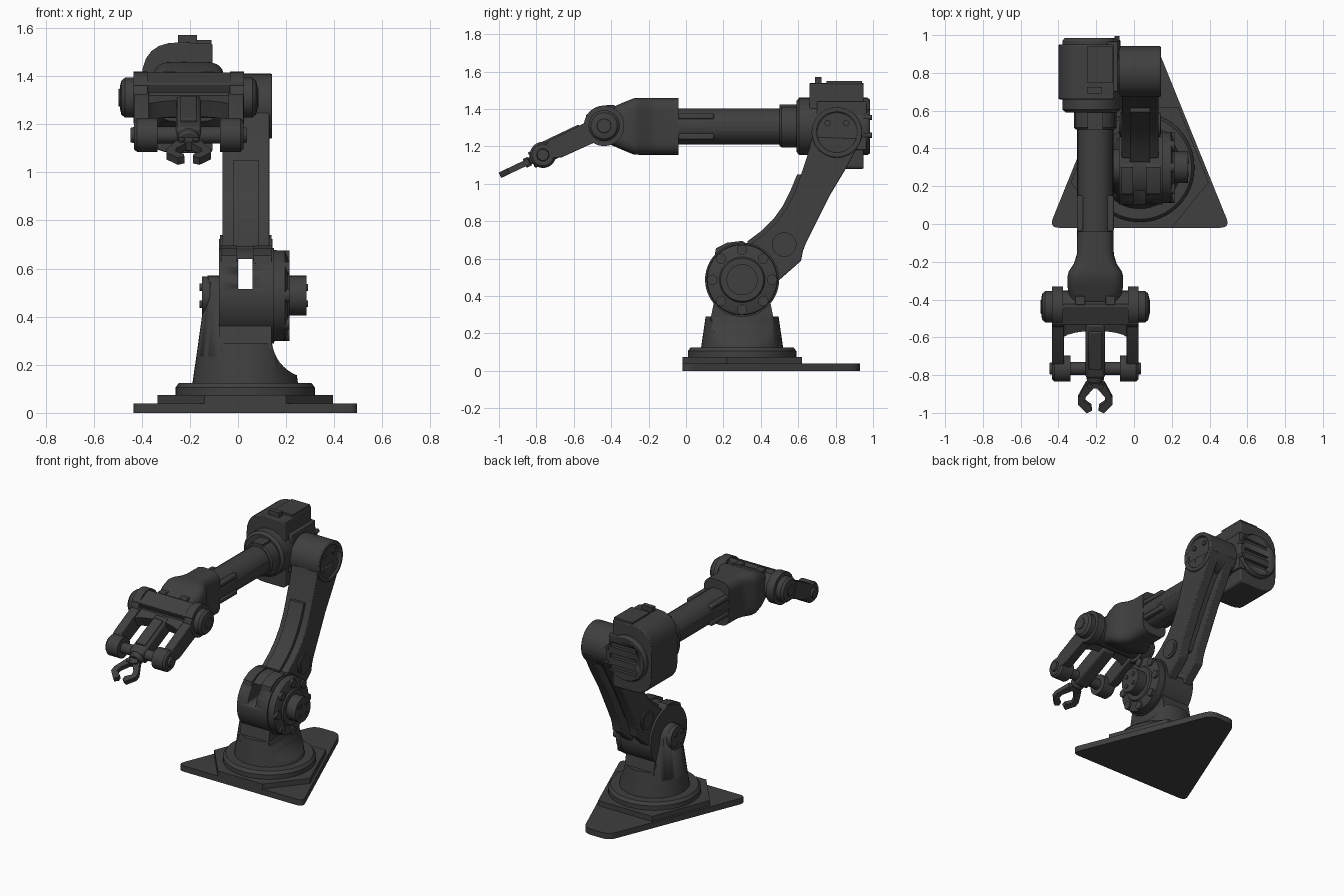
import bpy, bmesh, math
from mathutils import Matrix, Vector

if "Cube" in bpy.data.objects:
    bpy.data.objects.remove(bpy.data.objects["Cube"])

mat = bpy.data.materials.new("dark_grey")
mat.diffuse_color = (0.05, 0.05, 0.05, 1)
mat.use_nodes = True
mat.node_tree.nodes["Principled BSDF"].inputs["Base Color"].default_value = mat.diffuse_color
PLACE = {'x': lambda p, t: (t, p[0], p[1]), 'y': lambda p, t: (p[0], t, p[1]),
         'z': lambda p, t: (p[0], p[1], t)}


def loft(name, rings, bevel=0):
    """Closed solid through a list of equal-length point rings."""
    bm = bmesh.new()
    vs = [[bm.verts.new(p) for p in r] for r in rings]
    n = len(rings[0])
    for a, b in zip(vs, vs[1:]):
        for i in range(n):
            bm.faces.new((a[i], a[(i + 1) % n], b[(i + 1) % n], b[i]))
    bm.faces.new(vs[0])
    bm.faces.new(vs[-1])
    bmesh.ops.recalc_face_normals(bm, faces=bm.faces)
    me = bpy.data.meshes.new(name)
    bm.to_mesh(me)
    bm.free()
    ob = bpy.data.objects.new(name, me)
    bpy.context.collection.objects.link(ob)
    me.materials.append(mat)
    if bevel:
        m = ob.modifiers.new("bevel", 'BEVEL')
        m.width, m.segments, m.limit_method = bevel, 2, 'ANGLE'
    bpy.ops.object.select_all(action='DESELECT')
    ob.select_set(True)
    bpy.context.view_layer.objects.active = ob
    bpy.ops.object.shade_smooth_by_angle(angle=math.radians(32))
    return ob


def prism(name, axis, pts, a, b, bevel=0):
    return loft(name, [[PLACE[axis](p, t) for p in pts] for t in (a, b)], bevel)


def circle(c, r, n=48):
    return [(c[0] + r * math.cos(i * math.tau / n), c[1] + r * math.sin(i * math.tau / n)) for i in range(n)]


def turned(name, axis, c, steps, n=48):
    """Round part from (position, radius) steps along an axis."""
    return loft(name, [[PLACE[axis](p, t) for p in circle(c, r, n)] for t, r in steps])


def cyl(name, axis, c, r, a, b, n=48, bevel=0):
    return prism(name, axis, circle(c, r, n), a, b, bevel)


def box(name, x, y, z, bevel=0):
    return prism(name, 'z', [(x[0], y[0]), (x[1], y[0]), (x[1], y[1]), (x[0], y[1])], z[0], z[1], bevel)


def rounded(pts, d, n=6):
    """Polygon with its corners rounded; d is a cut length or one per corner."""
    out = []
    for i, p in enumerate(pts):
        r = d[i] if isinstance(d, (list, tuple)) else d
        p, q, s = Vector(p), Vector(pts[i - 1]), Vector(pts[(i + 1) % len(pts)])
        if not r:
            out.append(tuple(p))
            continue
        a, b = p + (q - p).normalized() * r, p + (s - p).normalized() * r
        out += [tuple(a * (1 - t) ** 2 + p * 2 * t * (1 - t) + b * t * t) for t in (k / n for k in range(n + 1))]
    return out


def boolean(ob, cutter, op='DIFFERENCE'):
    m = ob.modifiers.new("cut", 'BOOLEAN')
    m.object, m.operation, m.solver = cutter, op, 'EXACT'
    bpy.context.view_layer.objects.active = ob
    bpy.ops.object.modifier_apply(modifier=m.name)
    bpy.data.objects.remove(cutter)


def bolts(name, axis, c, ring, r, a, b, count, start=0, n=12):
    for p in circle(c, ring, count * 8)[start::8]:
        cyl(name, axis, p, r, a, b, n)


# Base: rounded triangular plate, stepped plate, turntable
prism("base_plate", 'z', rounded([(-.45, -.02), (.51, -.02), (.125, .93), (-.065, .93)], .055), 0, .04)
prism("base_step", 'z', [(-.14, -.02), (.2, -.02), (.395, .22), (.235, .62), (-.175, .62), (-.335, .22)], .04, .075)
turned("turntable", 'z', (.03, .3), [(.07, .29), (.105, .29), (.125, .275)])

# Turret with scooped right side, and the upright carrying the shoulder
turret = turned("turret", 'z', (.03, .3), [(.12, .22), (.29, .195)])
boolean(turret, cyl("scoop", 'y', (.305, .31), .165, -.2, .8))
prism("turret_neck", 'x', [(.13, .27), (.47, .27), (.45, .37), (.15, .37)], -.08, .14)
top = [(.3 + .1 * math.cos(t * math.pi / 12), .47 + .1 * math.sin(t * math.pi / 12)) for t in range(13)]
upright = prism("upright", 'x', [(.09, .125), (.51, .125), (.46, .3)] + top + [(.14, .3)], -.25, -.07)
boolean(upright, turned("cone", 'z', (.03, .3), [(.1, .222), (.6, .152)]), 'INTERSECT')
S = (.3, .487)
cyl("shoulder_bearing", 'x', S, .08, -.15, -.07)
bolts("bearing_bolt", 'x', S, .05, .015, -.16, -.14, 4, 4)

# Shoulder drum, slotted through, with bolted cover and hub
drum = cyl("shoulder_drum", 'x', S, .198, -.08, .15, 64)
boolean(drum, box("slot", (0, .06), (-.1, .7), (.515, .64)))
turned("shoulder_cover", 'x', S, [(.14, .19), (.195, .187), (.205, .165)], 64)
cover = turned("cover_ring", 'x', S, [(.2, .125), (.215, .115)])
cyl("shoulder_hub", 'x', S, .083, .2, .285)
bolts("cover_lug", 'x', S, .16, .028, .18, .215, 8)
bolts("hub_bolt", 'x', S, .048, .014, .28, .291, 4, 4)
prism("shoulder_cowl", 'x', [(.15, .6), (.16, .655), (.22, .685), (.3, .695), (.34, .67), (.3, .6)], -.07, -.005)
prism("shoulder_cowl", 'x', [(.15, .6), (.16, .655), (.22, .685), (.3, .695), (.34, .67), (.3, .6)], .065, .14)

# Lower arm: two cheeks, recessed web, raised front strip
front = [(.35, .68), (.43, .74), (.49, .80), (.54, .87), (.58, .95), (.615, 1.05), (.65, 1.155), (.675, 1.25)]
back = [(.94, 1.24), (.866, 1.10), (.77, .94), (.64, .68), (.625, .64), (.615, .588), (.47, .46)]
for a, b in ((-.065, 0), (.06, .13)):
    prism("lower_arm_cheek", 'x', [(.33, .5)] + front + back, a, b, .006)
prism("lower_arm_web", 'x', front + [(.88, 1.2), (.8, 1.08), (.71, .93), (.58, .68), (.46, .655)], -.01, .07)
prism("lower_arm_strip", 'x', [(y - .022, z + .012) for y, z in front[:5]] + [(.594, 1.05), (.66, 1.05), (.6, .9), (.45, .64), (.33, .64)], -.02, .085)
for a, b in ((-.075, -.06), (.12, .14)):
    cyl("arm_pivot", 'x', (.525, .675), .065, a, b)
    cyl("arm_pivot_cap", 'x', (.525, .675), .048, a - .004, b + .004)

# Elbow with recessed bolted cap
E = (.807, 1.275)
elbow = cyl("elbow", 'x', E, .135, -.08, .142, 64, .006)
boolean(elbow, cyl("recess", 'x', E, .108, .122, .2))
bolts("elbow_bolt", 'x', E, .07, .017, .115, .132, 4, 4)
cyl("elbow_joint", 'x', E, .11, -.13, -.07)

# Motor housing behind the forearm
housing = prism("motor_housing", 'y', rounded([(-.4, 1.08), (-.105, 1.08), (-.105, 1.535), (-.4, 1.545)], [.14, .02, .01, .16]), .66, .95, .006)
C = (-.215, 1.307)
endcap = turned("housing_end", 'y', (-.225, 1.307), [(.59, .135), (.605, .153), (.97, .153), (.985, .143)])
for z in (1.23, 1.307, 1.384):
    boolean(endcap, box("vent", (-.31, -.11), (.962, 1.1), (z - .016, z + .016)))
for z in (1.26, 1.355):
    cyl("housing_bolt", 'y', (-.09, z), .014, .95, .995, 12)
box("housing_side", (-.14, -.085), (.7, .965), (1.18, 1.44), .006)
box("housing_lid", (-.25, -.11), (.75, .94), (1.52, 1.55))
box("lid_latch", (-.25, -.17), (.69, .725), (1.5, 1.57))

# Forearm: many-sided tube with collar and ribs
X, Z = -.205, 1.307
cyl("forearm", 'y', (X, Z), .096, -.06, .62, 16)
turned("forearm_collar", 'y', (X, Z), [(.5, .103), (.51, .112), (.6, .112)], 16)
for s in (-1, 1):
    for h in (-.055, .055):
        box("forearm_rib", (X + s * .08 - .018, X + s * .08 + .018), (-.04, .15), (Z + h - .016, Z + h + .016), .008)
    box("forearm_rail", (X + s * .085 - .008, X + s * .085 + .008), (.1, .52), (Z - .02, Z + .02))
box("forearm_top_plate", (X - .04, X + .04), (.5, .6), (1.39, 1.425))

# Wrist sleeve flaring towards the wrist
secs = [(-.04, .096, .152), (-.16, .098, .152), (-.21, .113, .152), (-.25, .14, .152), (-.28, .148, .15),
        (-.33, .148, .13), (-.41, .13, .095)]
loft("wrist_sleeve", [[(x, y, z) for x, z in rounded([(X - w, Z - h), (X + w, Z - h), (X + w, Z + h), (X - w, Z + h)], .07)]
                      for y, w, h in secs])
for s in (-1, 1):
    box("sleeve_block", (X + s * .08 - .025, X + s * .08 + .025), (-.43, -.38), (1.37, 1.42), .005)

# Wrist axle: barrel, ears and end caps
W = (-.438, 1.31)
cyl("wrist_barrel", 'x', W, .085, X - .2, X + .2)
for s in (-1, 1):
    turned("wrist_ear", 'x', W, [(X + s * .172, .108), (X + s * .23, .108)])
    turned("wrist_cap", 'x', W, [(X + s * .22, .083), (X + s * .265, .083), (X + s * .28, .07), (X + s * .286, .045)])
    turned("wrist_cap_pin", 'x', W, [(X + s * .28, .04), (X + s * .291, .036)])

# Hand: built straight along -y from the wrist axle, then tilted down
before = set(bpy.data.objects)
box("wrist_bar", (-.23, .23), (-.065, .05), (.02, .095), .006)
arch = [(.2, -.07), (.2, -.16)] + [(.18 * math.cos(t * math.pi / 10), -.175 + .055 * math.sin(t * math.pi / 10)) for t in range(11)]
prism("hand_web", 'z', arch + [(-.2, -.16), (-.2, -.07)], -.03, .045)
K = (-.362, 0)
for s in (-1, 1):
    prism("hand_fork", 'x', [(0, -.06), (0, .06), (-.3, .055), (-.345, .03), (-.345, -.03), (-.28, -.055)], s * .165, s * .228, .004)
    turned("finger_joint", 'x', K, [(s * .13, .07), (s * .215, .07), (s * .228, .058)])
    turned("finger_joint_cap", 'x', K, [(s * .22, .035), (s * .242, .03)])
    # Claw
    claw = [(.012, -.43), (.05, -.445), (.092, -.53), (.092, -.565), (.045, -.617), (.018, -.603), (.02, -.578),
            (.056, -.55), (.05, -.522), (.012, -.475)]
    prism("claw", 'z', [(s * x, y) for x, y in claw], -.016, .016)
    cyl("claw_pin", 'z', (s * .03, -.455), .014, -.026, .026, 12)
cyl("finger_axle", 'x', K, .035, -.15, .15, 24)
box("hand_body", (-.052, .052), (-.4, -.08), (-.05, .05), .015)
box("hand_top", (-.035, .035), (-.34, -.12), (.04, .065), .006)
cyl("hand_knuckle", 'y', (0, 0), .046, -.43, -.36, 24, .006)
box("palm", (-.03, .03), (-.47, -.42), (-.02, .02))
move = Matrix.Translation((X, W[0], W[1])) @ Matrix.Rotation(math.radians(25.4), 4, 'X')
for ob in set(bpy.data.objects) - before:
    ob.data.transform(move)
